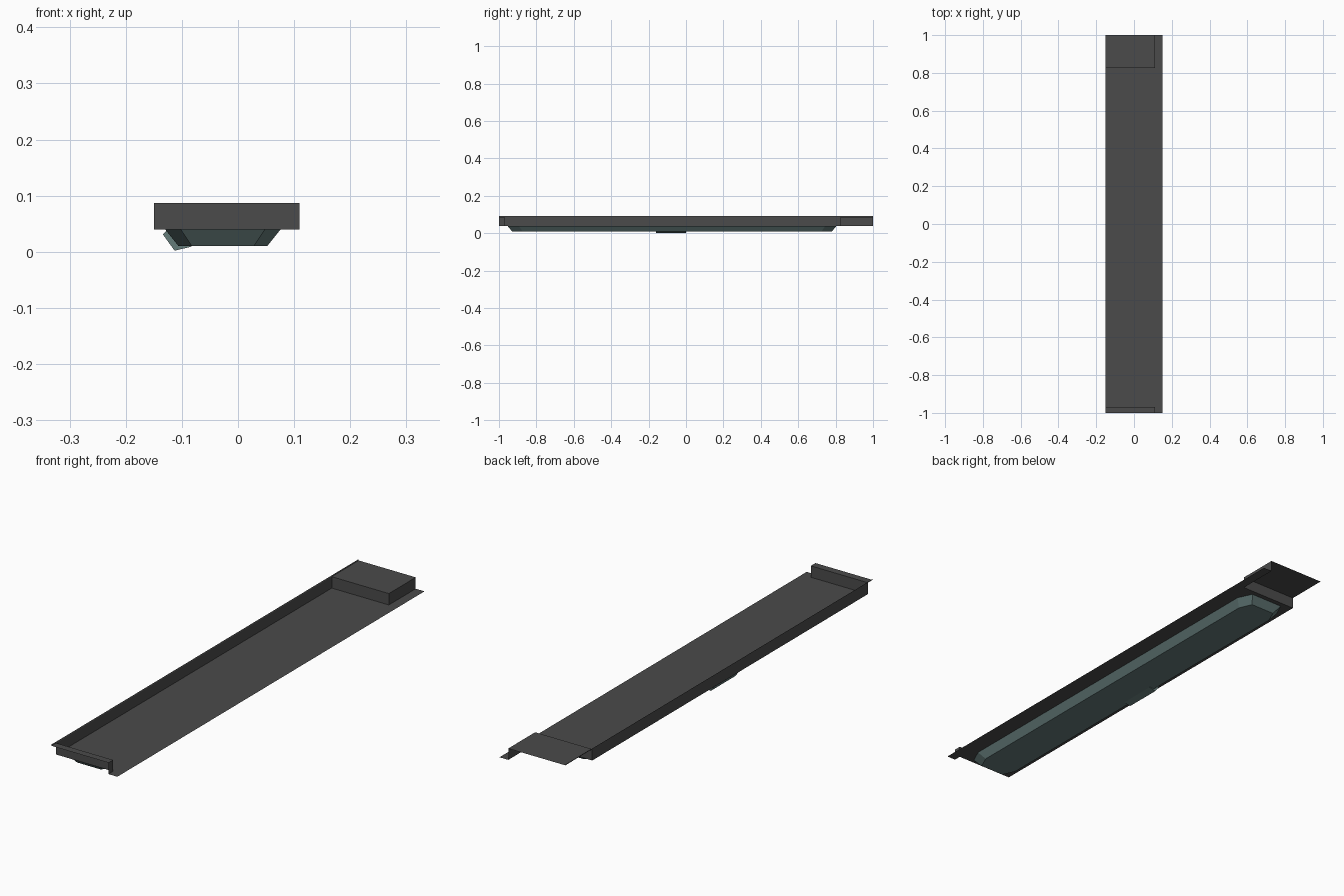
import bpy
import bmesh

if "Cube" in bpy.data.objects:
    bpy.data.objects.remove(bpy.data.objects["Cube"], do_unlink=True)


def make_material(name, rgb):
    mat = bpy.data.materials.new(name)
    mat.use_nodes = True
    mat.diffuse_color = (*rgb, 1)
    bsdf = mat.node_tree.nodes["Principled BSDF"]
    bsdf.inputs["Base Color"].default_value = (*rgb, 1)
    bsdf.inputs["Roughness"].default_value = 0.8
    return mat


grey = make_material("dark grey metal", (0.07, 0.07, 0.07))
teal = make_material("muted teal", (0.13, 0.20, 0.195))


def finish(name, bm, mat):
    mesh = bpy.data.meshes.new(name)
    bm.to_mesh(mesh)
    bm.free()
    mesh.materials.append(mat)
    obj = bpy.data.objects.new(name, mesh)
    bpy.context.collection.objects.link(obj)
    return obj


def loft(name, rings, mat, closed=False, caps=()):
    """Skin consecutive rings of points, optionally capping some of them."""
    bm = bmesh.new()
    loops = [[bm.verts.new(p) for p in ring] for ring in rings]
    count = len(loops[0])
    for a, b in zip(loops, loops[1:]):
        for i in range(count if closed else count - 1):
            j = (i + 1) % count
            bm.faces.new((a[i], a[j], b[j], b[i]))
    for i in caps:
        bm.faces.new(loops[i])
    if closed:
        bmesh.ops.recalc_face_normals(bm, faces=bm.faces)
    return finish(name, bm, mat)


def sheet(name, profile, y0, y1):
    """Thin folded sheet: an x-z profile run along y."""
    return loft(name, [[(x, y, z) for x, z in profile] for y in (y1, y0)], grey)


LEFT, STEP, RIGHT = -0.15, 0.11, 0.15
FLOOR, TOP, LIP = 0.04, 0.087, 0.091
FRONT, BACK = -0.97, 0.825

# Tray floor with its tall side wall
sheet("tray_floor", [(LEFT, TOP), (LEFT, FLOOR), (RIGHT, FLOOR)], FRONT, BACK)
sheet("wall_lip", [(LEFT - 0.002, LIP), (LEFT, TOP)], -1, 1)

# Raised flaps at both ends, each with a side wall, an outer flange and a riser
for name, y0, y1, riser in (("front", -1, FRONT, FRONT), ("back", BACK, 1, BACK)):
    sheet(name + "_flap",
          [(LEFT, TOP), (STEP, TOP), (STEP, FLOOR), (RIGHT, FLOOR)], y0, y1)
    ends = [[(x, riser, z) for x in (LEFT, STEP)] for z in (FLOOR, TOP)]
    loft(name + "_riser", ends, grey)


def chamfered(x0, x1, y0, y1, z, cx, cy):
    return [(x0 + cx, y0, z), (x1 - cx, y0, z), (x1, y0 + cy, z), (x1, y1 - cy, z),
            (x1 - cx, y1, z), (x0 + cx, y1, z), (x0, y1 - cy, z), (x0, y0 + cy, z)]


# Shallow underside pan with sloping sides and cut corners
loft("underside_pan",
     [chamfered(-0.13, 0.076, -0.955, 0.805, FLOOR, 0.028, 0.06),
      chamfered(-0.106, 0.052, -0.93, 0.78, 0.01, 0.024, 0.055)],
     teal, closed=True, caps=(1,))

# Small catch on the sloping side of the pan
catch = [(-0.127, 0.038), (-0.134, 0.031), (-0.113, 0.002), (-0.083, 0.009)]
loft("side_catch", [[(x, y, z) for x, z in catch] for y in (-0.16, 0.0)],
     teal, closed=True, caps=(0, 1))
